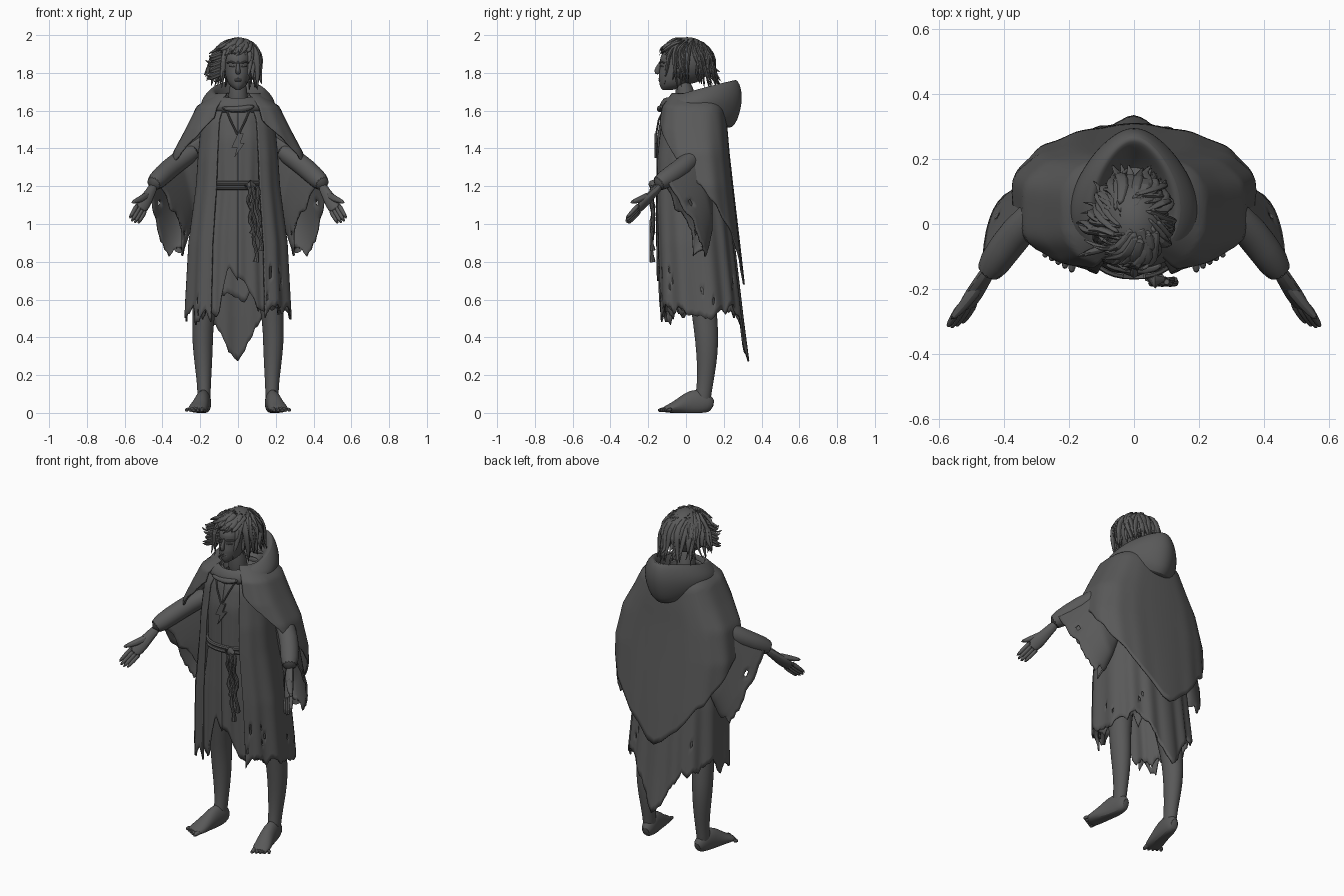
import bpy, bmesh, math, random
from mathutils import Vector as V

random.seed(7)
if "Cube" in bpy.data.objects:
    bpy.data.objects.remove(bpy.data.objects["Cube"])
grey = bpy.data.materials.new("charcoal_grey")
grey.use_nodes = True
grey.diffuse_color = (0.1, 0.1, 0.1, 1)
grey.node_tree.nodes["Principled BSDF"].inputs["Base Color"].default_value = (0.1, 0.1, 0.1, 1)
made = []


def finish(name, bm, mirror=False, thick=0, sub=0):
    bmesh.ops.recalc_face_normals(bm, faces=bm.faces)
    me = bpy.data.meshes.new(name)
    bm.to_mesh(me)
    bm.free()
    me.materials.append(grey)
    ob = bpy.data.objects.new(name, me)
    bpy.context.collection.objects.link(ob)
    if thick:
        mod = ob.modifiers.new("thickness", "SOLIDIFY")
        mod.thickness, mod.offset = thick, 0
    if sub:
        ob.modifiers.new("smooth", "SUBSURF").levels = sub
        ob.modifiers["smooth"].render_levels = sub
    if mirror:
        ob.modifiers.new("mirror", "MIRROR").use_mirror_merge = False
    made.append(ob)


def interp(table, x):
    """Read rows (key, values...) at x."""
    rows = sorted(table)
    x = min(max(x, rows[0][0]), rows[-1][0])
    for a, b in zip(rows, rows[1:]):
        if x <= b[0]:
            t = (x - a[0]) / (b[0] - a[0])
            return [p + (q - p) * t for p, q in zip(a[1:], b[1:])]


def ragged(n, step, jag):
    """Torn edge offsets: big random points with small frays between."""
    knots = [(i, random.uniform(-jag, jag)) for i in range(0, n + step + 1, step)]
    return [interp(knots, i)[0] + random.uniform(-jag, jag) * .2 for i in range(n + 1)]


def sheet(name, fn, nu, nv, closed=False, tear=0, **kw):
    """Grid surface fn(u, v); tear is the chance of a hole near the hem."""
    bm = bmesh.new()
    cols = nu if closed else nu + 1
    g = [[bm.verts.new(fn(i / nu, j / nv)) for i in range(cols)] for j in range(nv + 1)]
    for j in range(nv):
        for i in range(nu):
            k = (i + 1) % cols
            if tear and nv * 0.8 < j < nv - 1 and random.random() < tear:
                continue
            bm.faces.new((g[j][i], g[j][k], g[j + 1][k], g[j + 1][i]))
    finish(name, bm, **kw)


def tubes(name, specs, n=8, side=(1, 0, 0), floor=None, **kw):
    """Capped tubes from (points, radii); a radius may be a (wide, deep) pair."""
    bm = bmesh.new()
    for pts, radii in specs:
        pts, rings = [V(p) for p in pts], []
        for i, p in enumerate(pts):
            d = (pts[min(i + 1, len(pts) - 1)] - pts[max(i - 1, 0)]).normalized()
            s = V(side)
            if abs(d.dot(s.normalized())) > 0.95:
                s = V((0, 0, 1))
            s = (s - d * d.dot(s)).normalized()
            o = d.cross(s)
            ra, rb = radii[i] if isinstance(radii[i], tuple) else (radii[i], radii[i])
            ring = []
            for k in range(n):
                a = math.tau * k / n
                q = p + s * ra * math.cos(a) + o * rb * math.sin(a)
                if floor is not None:
                    q.z = max(q.z, floor)
                ring.append(bm.verts.new(q))
            rings.append(ring)
        for r, t in zip(rings, rings[1:]):
            for k in range(n):
                bm.faces.new((r[k], r[(k + 1) % n], t[(k + 1) % n], t[k]))
        bm.faces.new(rings[0])
        bm.faces.new(rings[-1])
    finish(name, bm, **kw)


def body(profile, a, z, power=0.85, fold=0, k=14):
    """Point on a garment; a = 0 is the back, rows are (z, half width, front, back)."""
    rx, yf, yb = interp(profile, z)
    w = 1 + fold * math.cos(k * a + 2 * math.sin(2 * a))
    s, c = math.sin(a), math.cos(a)
    return V((rx * w * math.copysign(abs(s) ** power, s),
              (yf + yb) / 2 + (yb - yf) / 2 * w * math.copysign(abs(c) ** power, c), z))


def garment(name, profile, top, hem, span, nu, nv, jag, fold, power=0.85, signed=False, tear=0):
    rips = ragged(nu, 3, jag)

    def fn(u, v):
        a = (u * 2 - 1) * span
        low = interp(hem, a if signed else abs(a))[0] + rips[round(u * nu)]
        return body(profile, a, top + (low - top) * v, power, fold * v)
    sheet(name, fn, nu, nv, tear=tear, thick=0.01)


# Layered clothing
TUNIC = [(1.66, .08, -.07, .12), (1.58, .14, -.125, .15), (1.45, .16, -.15, .16),
         (1.2, .15, -.15, .17), (.95, .19, -.15, .18), (.5, .22, -.14, .18)]
COAT = [(1.66, .12, -.09, .16), (1.55, .19, -.14, .18), (1.35, .21, -.165, .195),
        (1.2, .22, -.17, .215), (.9, .26, -.165, .25), (.5, .28, -.155, .295), (.26, .28, -.15, .325)]
CLOAK = [(1.7, .1, -.07, .14), (1.62, .215, -.13, .2), (1.5, .275, -.15, .215),
         (1.38, .34, -.14, .225), (1.2, .375, -.12, .245), (.9, .36, -.1, .28), (.65, .32, -.1, .308)]
garment("tunic", TUNIC, 1.65, [(-3.14, .72), (-2.95, .82), (-2.75, .54), (-2, .55), (0, .6),
        (2, .55), (2.7, .6), (3.14, .72)], math.pi, 110, 30, .05, .03, signed=True)
garment("coat", COAT, 1.65, [(0, .3), (.2, .36), (.4, .47), (.7, .55), (1.5, .54), (2.65, .51)],
        2.66, 120, 36, .05, .03, tear=.015)
garment("cloak", CLOAK, 1.69, [(0, .68), (.3, .8), (.6, .92), (1, 1.03), (1.4, 1.15), (1.8, 1.29),
        (2.2, 1.4), (2.75, 1.56)], 2.75, 100, 28, .012, .01, power=.7)

# Hood lying on the shoulders: rows are width, front y, back y, front z, back z
HOOD = [(0, .075, -.08, .1, 1.6, 1.6), (1, .1, -.1, .18, 1.63, 1.66), (2, .13, -.105, .24, 1.665, 1.75),
        (3, .152, -.115, .27, 1.67, 1.775), (4, .195, -.135, .298, 1.645, 1.71),
        (5, .22, -.145, .298, 1.615, 1.62), (6, .2, -.13, .25, 1.59, 1.48), (7, .15, -.1, .17, 1.58, 1.54)]


def hood(u, v):
    a = u * math.tau
    rx, yf, yb, zf, zb = interp(HOOD, v * 7)
    t = (1 + math.cos(a)) / 2
    return (rx * math.sin(a) * (1 - .35 * t * t), yf + (yb - yf) * t,
            zf + (zb - zf) * t ** 1.6 + .018 * math.sin(a) ** 2)


sheet("hood", hood, 32, 7, closed=True, sub=2)

# Wide torn sleeves hanging from the arms
TOP = [(0, .18, .06, 1.47), (.45, .325, .03, 1.37), (1, .452, -.125, 1.255)]
LOW = [(0, .2, .13, 1.15), (.5, .27, .13, .96), (1, .32, .1, .82)]
rag = ragged(48, 2, .13)


def sleeve(u, v):
    a = u * math.tau
    t = (1 + math.sin(a)) / 2
    p = V(interp(LOW, v)).lerp(V(interp(TOP, v)), t)
    p += V((.8, .4, 0)) * math.cos(a) * (.04 + .05 * v * (1 - t))
    p.y += .04 * v * t * (1 - t)
    if v > .9:
        p += V((.03, -.08, -.45)) * rag[round(u * 48) % 48] * (1 - t)
    return p


sheet("sleeves", sleeve, 48, 18, closed=True, tear=.03, thick=.01, mirror=True)
tubes("forearm_cuffs", [([(.21, .07, 1.4), (.32, .025, 1.33), (.4, -.075, 1.26), (.46, -.165, 1.2)],
                         [.05, .055, .054, .048])], n=14, mirror=True, sub=1)

# Open hands
wrist, tip, spread = V((.44, -.13, 1.21)), V((.558, -.322, 1.005)), V((.75, -.1, .6)).normalized()
reach = tip - wrist
palm = wrist + reach * .7
tubes("palms", [([wrist, wrist + reach * .25, wrist + reach * .45, palm],
                 [(.028, .025), (.03, .023), (.042, .022), (.038, .015)])], side=spread, mirror=True, sub=1)
fingers = []
for i, short in enumerate((.1, 0, .05, .2)):
    off = spread * (.027 - .018 * i)
    start, end = palm + off - reach * .12, tip + off - (tip - palm) * short
    fingers.append(([start, start.lerp(end, .55), end], [.014, .013, .008]))
fingers.append(([wrist + reach * .25, V((.515, -.24, 1.13)), V((.566, -.297, 1.112))], [.024, .02, .01]))
tubes("fingers", fingers, side=spread, mirror=True, sub=1)

# Bare legs and feet
tubes("legs", [([(.13, .06, .9), (.17, .085, .65), (.185, .1, .5), (.188, .112, .38), (.183, .11, .25),
                 (.18, .1, .15), (.18, .09, .08), (.18, .085, .03)],
                [.08, .075, (.058, .067), (.057, .064), (.047, .052), (.037, .043), (.036, .043), (.03, .04)])],
      n=14, mirror=True, sub=1)
tubes("feet", [([(.172, .145, .035), (.176, .115, .05), (.183, .06, .055), (.194, .0, .046), (.205, -.045, .032),
                 (.217, -.09, .022), (.225, -.122, .016)],
                [(.022, .03), (.038, .055), (.041, .08), (.044, .06), (.05, .038), (.052, .024), (.04, .014)])],
      n=14, floor=0, mirror=True, sub=1)
tubes("toes", [([(.185 + .019 * i, -.08, .018), (.19 + .02 * i, -.12 + .009 * i, .018),
                 (.193 + .021 * i, -.152 + .012 * i, .012)], [.015 - .001 * i] * 2 + [.009]) for i in range(5)],
      floor=0, mirror=True, sub=1)

# Head and face: rows are z, half width, front y, back y
HEAD = [(1.71, .012, -.125, -.07), (1.725, .036, -.137, -.02), (1.75, .055, -.143, .02), (1.79, .068, -.145, .06),
        (1.83, .074, -.138, .08), (1.88, .076, -.138, .085), (1.93, .06, -.11, .07), (1.96, .02, -.06, .03)]
sheet("head", lambda u, v: body(HEAD, u * math.tau, 1.71 + .25 * v, .95), 28, 16, closed=True, sub=1)
tubes("neck", [([(0, .01, 1.58), (0, 0, 1.66), (0, -.02, 1.77)], [.065, .05, .05])], n=14, sub=1)
tubes("nose", [([(0, -.13, 1.865), (0, -.142, 1.84), (0, -.154, 1.815), (0, -.15, 1.79)],
                [.007, (.01, .011), (.014, .018), (.015, .014)])], sub=1)
tubes("brows", [([(.012, -.14, 1.851), (.035, -.138, 1.86), (.062, -.108, 1.852)], [.005, .007, .004])],
      side=(0, 0, 1), mirror=True, sub=1)
tubes("eyes", [([(.016, -.137, 1.834), (.033, -.135, 1.836), (.05, -.118, 1.833)], [.003, .007, .003])],
      side=(0, 0, 1), mirror=True, sub=1)
tubes("lips", [([(-.026, -.133, z), (0, -.146, z + .002), (.026, -.133, z)], [.003, .006, .003])
               for z in (1.758, 1.767)], side=(0, 0, 1), sub=1)

# Hair: a cap with the face left open, then wind-blown locks
bm = bmesh.new()
bmesh.ops.create_uvsphere(bm, u_segments=32, v_segments=18, radius=1)
for vert in bm.verts:
    vert.co = V((vert.co.x * .104, vert.co.y * .128 + .006, vert.co.z * .12 + 1.865))
bmesh.ops.delete(bm, geom=[f for f in bm.faces if f.calc_center_median().y < -.05
                           and f.calc_center_median().z < 1.905], context="FACES")
finish("hair_cap", bm, thick=.008)
locks = []
for i in range(110):
    az = math.tau * i / 110 + random.uniform(-.15, .15)
    size, twist = random.uniform(.97, 1.1), random.uniform(-.4, .4)
    back = (1 + math.sin(az)) / 2

    def on(el, grow=1, turn=0):
        return V((.106 * math.cos(az + turn) * math.cos(el), .125 * math.sin(az + turn) * math.cos(el) + .005,
                  .12 * math.sin(el))) * size * grow + V((0, 0, 1.865))
    start = random.uniform(.9, 1.6)
    if math.sin(az) < -.72:
        path = [on(start, 1, .6), on(.75, 1.04, twist / 2), on(.45, 1.1, -.2 + twist), on(.25, 1.1, -.45 + twist)]
    else:
        path = [on(start, 1, .6), on(.5, 1.04, twist / 2), on(0, 1.04, twist), on(-.5, 1.05, twist * 1.5)]
        path.append(path[-1] + V((.01 * math.cos(az), .035 * back - .01, random.uniform(-.1, -.01))))
    wind = max(0, -math.cos(az)) * (1 - .7 * back) * random.random()
    for j, p in enumerate(path):
        p += V((-.035, -.01, .012)) * wind * max(0, j - 1)
        p += V([random.uniform(-.008, .008) for _ in range(3)]) * min(j, 2)
        p.y += .012 * back * max(0, j - 1)
        p.z = min(p.z, 1.986)
    r = random.uniform(.014, .024)
    locks.append((path, [(r * k, r * .6 * k) for k in (.5, 1, 1, .75, .1)[-len(path):]]))
for i in range(8):
    z = 1.77 + .016 * i
    x = -.2 + random.uniform(-.01, .06)
    locks.append(([(-.06, -.06, z + .03), (-.11, -.08, z + .02), (-.15, -.09, z - .005),
                   (x, -.1, z + random.uniform(-.01, .025))], [.016, .016, .011, .002]))
tubes("hair_locks", locks, n=6, sub=1)

# Rope belt with hanging cords
belt = [body(TUNIC, math.tau * i / 40, 1.205) for i in range(41)]
tubes("rope_belt", [([p + V((p.x * .06, p.y * .06, dz)) for p in belt], [.012] * 41)
                    for dz in (-.012, .01)], side=(0, 0, 1))
cords = []
for x, end in ((.055, .95), (.075, .8), (.1, .86)):
    steps = [(x + .008 * math.sin(i * 1.3) + .02 * i / 12, -.178 - .006 * math.sin(i * .8),
              1.2 + (end - 1.2) * i / 12) for i in range(13)]
    cords.append((steps, [.009 + .002 * (i % 2) for i in range(12)] + [.016]))
cords.append(([(.04, -.165, 1.2), (.065, -.175, 1.21), (.09, -.165, 1.2)], [.012, .024, .012]))
tubes("belt_cords", cords)

# Collar ties and pendant
tubes("collar_clasp", [([(-.09, -.125, 1.615), (-.03, -.138, 1.605), (.04, -.14, 1.61), (.09, -.125, 1.625)],
                        [.01, .016, .02, .01])], side=(0, 0, 1), sub=1)
tubes("pendant_cord", [([(.06, -.12, 1.6), (.04, -.145, 1.55), (.004, -.158, 1.475)], [.005] * 3)], mirror=True)
bm = bmesh.new()
zigzag = [(.0, 1.48), (.03, 1.48), (.012, 1.43), (.036, 1.43), (-.02, 1.35), (-.004, 1.405), (-.034, 1.405)]
face = bm.faces.new([bm.verts.new((x, -.168, z)) for x, z in zigzag])
ext = bmesh.ops.extrude_face_region(bm, geom=[face])
bmesh.ops.translate(bm, vec=(0, .014, 0), verts=[g for g in ext["geom"] if isinstance(g, bmesh.types.BMVert)])
finish("zigzag_pendant", bm)

# Smooth shading with crisp edges
bpy.ops.object.select_all(action="DESELECT")
for ob in made:
    ob.select_set(True)
bpy.context.view_layer.objects.active = made[0]
bpy.ops.object.shade_smooth_by_angle(angle=math.radians(40))
